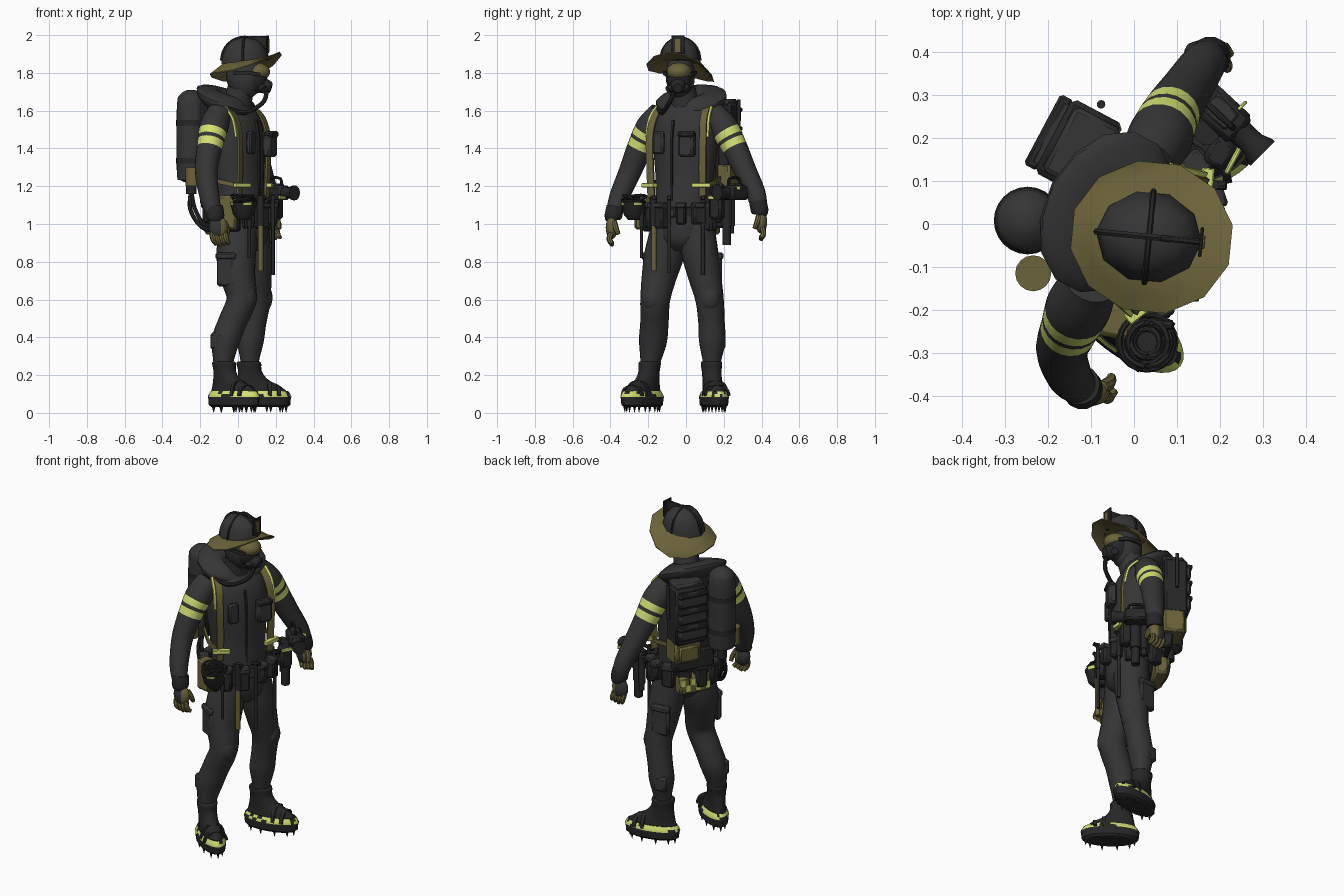
import bpy, bmesh, math, random
from mathutils import Vector, Matrix
random.seed(4)
def material(name, *c):
    m = bpy.data.materials.new(name)
    m.diffuse_color = (*c, 1)
    return m
CLOTH, GEAR = material("charcoal_cloth", .036, .036, .037), material("black_gear", .020, .020, .021)
OLIVE, LIME = material("olive", .15, .125, .042), material("lime_reflective", .66, .74, .17)
YAW, HY, UP = math.radians(-28), -.1, Vector((0, 0, 1))
def frame(x, y, yaw):  # turned frame: forward, left, up -> world
    return lambda f, s, z: Vector((x, y, z)) + Matrix.Rotation(yaw, 3, 'Z') @ Vector((f, s, 0))
T, H = frame(-.01, 0, YAW), frame(.035, -.03, HY)  # torso and head
LEFT = T(0, 1, 0) - T(0, 0, 0)
def finish(name, bm, mats):
    bmesh.ops.recalc_face_normals(bm, faces=bm.faces[:])
    me = bpy.data.meshes.new(name)
    bm.to_mesh(me)
    for m in mats if isinstance(mats, tuple) else (mats,):
        me.materials.append(m)
    bpy.context.collection.objects.link(bpy.data.objects.new(name, me))
def smooth(rows, k):  # Catmull-Rom through rows of numbers
    out = []
    for i in range(len(rows) - 1):
        a, b, c, d = rows[max(i-1, 0)], rows[i], rows[i+1], rows[min(i+2, len(rows)-1)]
        for t in [j / k for j in range(k)]:
            out.append([.5*(2*q + (r-p)*t + (2*p-5*q+4*r-u)*t*t + (3*q-p-3*r+u)*t**3) for p, q, r, u in zip(a, b, c, d)])
    return out + [list(rows[-1])]
def skin(name, loops, mats, rule=None):
    bm = bmesh.new()
    vs, n = [[bm.verts.new(p) for p in l] for l in loops], len(loops[0])
    for i in range(len(vs) - 1):
        for j in range(n):
            f = bm.faces.new((vs[i][j], vs[i][(j+1) % n], vs[i+1][(j+1) % n], vs[i+1][j]))
            f.material_index = rule(i / (len(vs) - 1), j) if rule else 0
    bm.faces.new(vs[0])
    bm.faces.new(vs[-1])
    finish(name, bm, mats)
def loft(name, at, rows, mats, n=24, k=4, rule=None):  # ellipses: (forward, z, half length, half width, tilt)
    turn = [2*math.pi*j/n for j in range(n)]
    skin(name, [[at(f + a*math.cos(t), b*math.sin(t), z + tilt*a*math.cos(t)) for t in turn] for f, z, a, b, tilt in smooth(rows, k)], mats, rule)
def tube(name, rows, mats, n=10, k=6, rule=None):  # round section along (x, y, z, radius)
    rows, loops = smooth(rows, k), []
    P = [Vector(r[:3]) for r in rows]
    ref = Vector((1, 0, 0)) if abs((P[-1] - P[0]).normalized().x) < .8 else UP
    for i, p in enumerate(P):
        d = (P[min(i+1, len(P)-1)] - P[max(i-1, 0)]).normalized()
        u = (ref - d * ref.dot(d)).normalized()
        loops.append([p + rows[i][3] * (u*math.cos(2*math.pi*j/n) + d.cross(u)*math.sin(2*math.pi*j/n)) for j in range(n)])
    skin(name, loops, mats, rule)
def rod(name, a, b, r, mat, n=12):
    tube(name, [(*a, r), (*b, r)], mat, n, 1)
def box(name, c, size, mat, yaw=YAW, bevel=.008):
    bm = bmesh.new()
    bmesh.ops.create_cube(bm, size=1, matrix=Matrix.Diagonal((*size, 1)))
    bmesh.ops.bevel(bm, geom=bm.edges[:], offset=min(bevel, min(size)*.3), segments=1, affect='EDGES')
    bm.transform(Matrix.Translation(c) @ Matrix.Rotation(yaw, 4, 'Z'))
    finish(name, bm, mat)
def ball(name, c, r, mats, yaw=0):  # a second material covers the forward side
    bm = bmesh.new()
    bmesh.ops.create_uvsphere(bm, u_segments=20, v_segments=12, radius=1)
    bm.transform(Matrix.Translation(c) @ Matrix.Rotation(yaw, 4, 'Z') @ Matrix.Diagonal((*r, 1)))
    for f in bm.faces:
        f.material_index = int(isinstance(mats, tuple) and f.calc_center_median().x > c[0] + .01)
    finish(name, bm, mats)
def strap(name, pts, side, mat):  # flat band, side = half its width
    P, loops = [Vector(q) for q in smooth([tuple(p) for p in pts], 4)], []
    for i, p in enumerate(P):
        n = side.cross(P[min(i+1, len(P)-1)] - P[max(i-1, 0)]).normalized() * .006
        loops.append([p - side - n, p + side - n, p + side + n, p - side + n])
    skin(name, loops, mat)
# Jacket, hips, hood collar
loft("jacket", T, [(.03, .96, .115, .145, 0), (.025, 1.08, .125, .155, 0), (.015, 1.25, .125, .162, 0), (.005, 1.42, .135, .18, 0),
     (-.005, 1.55, .122, .175, 0), (-.02, 1.63, .09, .13, 0), (-.01, 1.68, .06, .07, 0)], CLOTH, 28)
loft("hips", frame(.035, -.015, YAW), [(0, .86, .07, .07, 0), (0, .92, .115, .135, 0), (0, 1.04, .125, .155, 0)], CLOTH)
loft("hood_collar", T, [(-.03, 1.58, .10, .15, -.3), (-.055, 1.63, .135, .19, -.4), (-.06, 1.665, .145, .20, -.42),
     (-.055, 1.685, .13, .165, -.42), (-.02, 1.69, .09, .09, -.35), (-.01, 1.67, .065, .065, -.2)], CLOTH, 14, 2)
strap("jacket_zip", [T(.143, -.01, 1.12), T(.142, -.01, 1.3), T(.142, -.01, 1.45), T(.125, -.01, 1.55)], LEFT*.006, GEAR)
# Sleeves with reflective stripes, gloves
for side, s, hx, pts in (
        ("right", -1, .015, [(-.10, -.13, 1.59, .065), (-.128, -.19, 1.51, .076), (-.15, -.242, 1.41, .068), (-.168, -.295, 1.28, .06), (-.15, -.355, 1.14, .052), (-.12, -.385, 1.04, .04)]),
        ("left", 1, -.012, [(.03, .14, 1.59, .065), (.06, .20, 1.51, .076), (.085, .255, 1.41, .068), (.12, .31, 1.29, .06), (.16, .37, 1.16, .052), (.178, .39, 1.07, .04)])):
    tube(side + "_sleeve", pts, (CLOTH, LIME), 20, 12, lambda t, j: int(.24 < t < .305 or .34 < t < .41))
    h = frame(pts[-1][0], pts[-1][1], 0)
    w = pts[-1][2]
    tube(side + "_cuff", [(*h(-.006, -s*.01, w + .05), .047), (*h(0, 0, w), .048), (*h(0, 0, w - .02), .04)], GEAR, 14, 2)
    ball(side + "_glove", h(hx, s*.008, w - .058), (.05, .032, .062), (CLOTH, OLIVE))
    for i, x in enumerate((hx - .033, hx - .01, hx + .013, hx + .036)):
        tube(f"{side}_finger_{i}", [(*h(x, s*.014, w - .088), .015), (*h(x + .008, s*.02, w - .123), .015), (*h(x + .022, s*.004, w - .154 + abs(i-1)*.006), .011)], OLIVE, 8, 3)
    tube(side + "_thumb", [(*h(hx + .03, -s*.005, w - .03), .016), (*h(hx + .048, -s*.015, w - .065), .015), (*h(hx + .052, -s*.028, w - .095), .011)], OLIVE, 8, 3)
# Trousers, knee pads, pockets
for side, s, ang, pts in (
        ("right", -1, -.5, [(.01, -.08, .99, .10), (-.01, -.115, .84, .105), (0, -.143, .72, .092), (.018, -.163, .60, .079), (-.03, -.167, .48, .075), (-.066, -.175, .38, .074), (-.077, -.187, .28, .055), (-.078, -.188, .23, .048)]),
        ("left", 1, .1, [(.06, .05, .99, .10), (.08, .075, .84, .097), (.09, .10, .72, .087), (.098, .125, .60, .075), (.08, .135, .48, .07), (.066, .139, .38, .07), (.062, .137, .28, .05), (.06, .136, .23, .046)])):
    tube(side + "_trouser_leg", pts, CLOTH, 20, 5)
    knee, thigh, calf = (frame(pts[i][0], pts[i][1], ang) for i in (3, 2, 5))
    ball(side + "_knee_pad", knee(.04, 0, .61), (.045, .055, .075), CLOTH, ang)
    box(side + "_thigh_pocket", thigh(-.03, s*.07, .75), (.11, .04, .16), CLOTH, ang, .015)
    box(side + "_thigh_flap", thigh(-.03, s*.075, .83), (.115, .042, .04), CLOTH, ang, .01)
    box(side + "_calf_pocket", calf(-.02, s*.05, .38), (.08, .04, .09), CLOTH, ang, .012)
# Boots with spiked overshoes
for side, at in (("right", frame(-.022, -.232, -.65)), ("left", frame(.122, .148, .2))):
    loft(side + "_boot", at, [(0, .06, .15, .058, 0), (0, .10, .147, .058, 0), (-.015, .14, .122, .053, 0), (-.045, .175, .085, .05, 0),
         (-.06, .22, .064, .052, 0), (-.066, .265, .066, .056, 0), (-.066, .272, .05, .045, 0)], GEAR, 20)
    loft(side + "_sole", at, [(0, .03, .14, .058, 0), (0, .042, .158, .07, 0), (0, .078, .161, .073, 0)], GEAR, 20, 1)
    loft(side + "_overshoe", at, [(0, .07, .16, .072, 0), (0, .085, .164, .074, 0), (0, .10, .158, .068, 0), (0, .115, .147, .06, 0)],
         (GEAR, LIME), 32, 1, lambda t, j: int(t > .2 and random.random() < .75))
    for i in range(10):
        p = at(.135*math.cos(i*math.pi/5), .055*math.sin(i*math.pi/5), 0)
        tube(f"{side}_spike_{i}", [(p.x, p.y, .045, .012), (p.x, p.y, .002, .001)], GEAR, 6, 1)
    for f, h in ((.085, .142), (.035, .165)):
        strap(side + "_overshoe_strap", [at(f, -.066, .09), at(f, -.05, h-.015), at(f, 0, h), at(f, .05, h-.015), at(f, .066, .09)], (at(1, 0, 0) - at(0, 0, 0))*.01, GEAR)
# Head and breathing mask
tube("neck", [(-.01, 0, 1.60, .075), (.015, -.02, 1.72, .07)], CLOTH, 16, 2)
ball("balaclava", H(0, 0, 1.785), (.098, .078, .125), CLOTH, HY)
ball("mask_frame", H(.055, 0, 1.775), (.066, .066, .085), GEAR, HY)
ball("visor", H(.062, 0, 1.805), (.074, .066, .05), OLIVE, HY)
tube("mask_breather", [(*H(.09, 0, 1.735), .042), (*H(.125, 0, 1.725), .036), (*H(.142, 0, 1.72), .025)], GEAR, 14, 2)
for s in (-1, 1):
    rod("mask_filter", H(.09, s*.03, 1.725), H(.11, s*.055, 1.71), .02, GEAR)
    strap("mask_strap", [H(.09, s*.062, 1.79), H(.03, s*.084, 1.80), H(-.05, s*.075, 1.80)], UP*.01, GEAR)
tube("breathing_hose", [(*H(.12, -.02, 1.70), .012), (*H(.10, -.05, 1.64), .012), (*T(.10, -.09, 1.59), .012), (*T(.03, -.15, 1.61), .012)], GEAR, 8)
# Helmet: wide brim, dome, ridges
def brim(rx, ry, lift, drop):
    ts = [2*math.pi*(j + .5)/12 for j in range(12)]
    edge = [1.80 + .06*math.cos(t) + .05*math.cos(t)**2 - .03*math.sin(t) for t in ts]
    return [H(.006 + rx*math.cos(t), ry*math.sin(t), z + (1.868 + .012*math.cos(t) - z)*lift - drop) for t, z in zip(ts, edge)]
skin("helmet_brim", [brim(.115, .10, 1, .008), brim(.155, .145, .45, .008), brim(.192, .18, 0, .006), brim(.192, .18, 0, 0), brim(.155, .145, .45, 0), brim(.115, .10, 1, 0)], OLIVE)
loft("helmet_dome", H, [(0, 1.86, .124, .108, .1), (0, 1.90, .119, .102, .08), (0, 1.945, .098, .085, .05), (0, 1.975, .06, .052, .02), (0, 1.987, .012, .012, 0)], CLOTH, 10, 2)
arc = [(math.cos(math.pi*i/8), math.sin(math.pi*i/8)) for i in range(9)]
tube("helmet_ridge_long", [(*H(.123*c, 0, 1.865 + .124*h), .008) for c, h in arc], GEAR, 6, 2)
tube("helmet_ridge_cross", [(*H(0, .107*c, 1.865 + .122*h), .007) for c, h in arc], GEAR, 6, 2)
# Air tank, valve, hoses
A = frame(-.248, .008, 0)
loft("air_tank", A, [(0, 1.22, .03, .03, 0), (0, 1.235, .06, .06, 0), (0, 1.27, .076, .076, 0), (0, 1.62, .076, .076, 0), (0, 1.685, .058, .058, 0), (0, 1.71, .02, .02, 0)], CLOTH, 24, 3)
for z, h, r in ((1.16, .07, .028), (1.32, .03, .079), (1.52, .03, .079)):
    rod("tank_valve" if r < .05 else "tank_band", A(0, 0, z), A(0, 0, z + h), r, GEAR, 24)
for d in (0, .025):
    tube("tank_hose", [(-.248, .008, 1.18, .011), (-.253 + d, -.022, 1.08, .011), (-.20 + d, -.06, .99, .011), (-.13, -.10, .97 + d, .011), (-.07, -.14, 1.03, .011)], GEAR, 8)
# Plain boxed gear: backpack, chest, belt, camera, helmet shield
for name, c, size, mat, yaw in (
        ("pack_frame", T(-.135, 0, 1.42), (.05, .26, .46), GEAR, YAW), ("pack_body", T(-.19, .10, 1.47), (.13, .195, .34), GEAR, YAW),
        ("pack_lid", T(-.18, .10, 1.645), (.12, .17, .035), CLOTH, YAW), ("olive_bag", T(-.18, .115, 1.25), (.12, .165, .14), OLIVE, YAW),
        ("olive_bag_pocket", T(-.24, .115, 1.24), (.03, .12, .09), OLIVE, YAW), ("lower_pack", T(-.14, .04, 1.16), (.08, .24, .12), GEAR, YAW),
        ("rump_pouch", T(-.125, .03, 1.0), (.07, .19, .11), OLIVE, YAW), ("olive_hip_bag", (-.05, -.225, 1.06), (.10, .08, .18), OLIVE, -.2),
        ("chest_pouch", T(.155, .09, 1.42), (.05, .09, .13), CLOTH, YAW), ("chest_flap", T(.163, .09, 1.475), (.05, .095, .035), GEAR, YAW),
        ("chest_pocket", T(.137, -.09, 1.43), (.03, .06, .12), CLOTH, YAW), ("belt_buckle", T(.175, 0, 1.06), (.02, .06, .05), CLOTH, YAW),
        ("camera_body", (.203, .26, 1.165), (.13, .085, .075), GEAR, -.75), ("camera_ribs", (.203, .26, 1.207), (.07, .05, .016), CLOTH, -.75),
        ("camera_pouch", (.20, .165, 1.09), (.06, .07, .13), GEAR, YAW), ("camera_pouch_trim", (.232, .15, 1.14), (.012, .074, .02), LIME, YAW),
        ("camera_stripe", (.245, .268, 1.19), (.05, .008, .02), LIME, -.75 + math.pi/2), ("shield_crest", H(.075, 0, 1.965), (.10, .014, .06), GEAR, HY),
        ("helmet_shield", H(.122, 0, 1.95), (.008, .07, .095), GEAR, HY), ("shield_plate", H(.128, 0, 1.945), (.006, .032, .07), OLIVE, HY)):
    box(name, c, size, mat, yaw, .012)
for i, z in enumerate((1.375, 1.475, 1.575)):
    box(f"pack_pouch_{i}", T(-.255, .10, z), (.045, .175, .085), CLOTH, YAW, .012)
    box(f"pack_flap_{i}", T(-.267, .10, z + .03), (.035, .185, .022), GEAR)
for i in range(6):
    box("rump_reflective_patch", T(-.161, -.045 + .031*i, .985 + .035*(i % 2)), (.006, .032, .04), LIME, YAW, .001)
rod("antenna", T(-.19, .215, 1.45), T(-.19, .215, 1.66), .01, GEAR)
rod("olive_roll", (-.235, -.115, 1.20), (-.235, -.115, 1.30), .042, OLIVE, 16)
# Harness straps
for s in (-1, 1):
    strap("shoulder_strap", [T(-.15, s*.11, 1.50), T(-.09, s*.12, 1.615), T(0, s*.135, 1.63), T(.08, s*.15, 1.56), T(.108, s*.16, 1.45),
          T(.108, s*.157, 1.30), T(.10, s*.155, 1.14)], LEFT*.02, OLIVE)
    strap("strap_trim", [T(.02, s*.165, 1.62), T(.075, s*.178, 1.56), T(.10, s*.185, 1.46)], LEFT*.006, LIME)
    strap("side_strap", [T(.10, s*.155, 1.2), T(.02, s*.178, 1.22), T(-.12, s*.14, 1.24)], UP*.012, OLIVE)
    box("waist_reflector", T(.12, s*.155, 1.205), (.03, .10, .024), LIME, YAW + s*.4, .003)
# Belt and belt pouches
loft("belt", T, [(.025, 1.035, .135, .165, 0), (.025, 1.04, .142, .172, 0), (.025, 1.085, .142, .172, 0), (.025, 1.09, .135, .165, 0)], GEAR, 28, 1)
for i in range(13):
    t, w, h = math.radians(20 + i*27), random.uniform(.05, .075), random.uniform(.09, .15)
    box(f"belt_pouch_{i}", T(.025 + .165*math.cos(t), .195*math.sin(t), 1.085 - h*.35), (.055, w, h), GEAR, YAW + t, .01)
    box(f"pouch_flap_{i}", T(.025 + .17*math.cos(t), .20*math.sin(t), 1.10), (.06, w*1.05, .03), CLOTH, YAW + t, .006)
# Hanging tools
for i, (x, y, z, r, m) in enumerate(((.12, -.17, .75, .014, OLIVE), (.06, -.235, .82, .009, GEAR), (.185, -.09, .74, .009, GEAR),
                                     (.185, .09, .73, .010, GEAR), (.17, .215, .89, .024, GEAR), (.13, .24, .95, .015, GEAR))):
    rod(f"tool_shaft_{i}", (x, y, z), (x, y, 1.02), r, m, 10)
    rod(f"tool_grip_{i}", (x, y, .99), (x, y, 1.15), r*1.3, GEAR, 10)
    rod(f"tool_head_{i}", (x - .03, y, 1.13), (x + .03, y, 1.14), .011, GEAR, 8)
# Rope bag on the right hip
loft("rope_bag", frame(.03, -.275, 0), [(0, 1.02, .03, .03, 0), (0, 1.05, .055, .055, 0), (0, 1.10, .068, .066, 0), (0, 1.115, .074, .072, 0)],
     (GEAR, LIME), 20, 1, lambda t, j: int(t > .6 and j % 5 < 2))
for i, r in enumerate((.03, .037, .044, .05, .057, .064)):
    tube(f"rope_coil_{i}", [(.03 + r*math.cos(q*math.pi/5), -.275 + r*math.sin(q*math.pi/5), 1.135 + .3*r*math.cos(q*math.pi/5 + 2*i), .007) for q in range(11)], GEAR, 6, 3)
# Camera lens and handle
tube("camera_lens", [(.22, .24, 1.165, .034), (.26, .203, 1.165, .03), (.277, .187, 1.165, .03), (.294, .17, 1.165, .04), (.30, .164, 1.165, .04)], GEAR, 16, 1)
tube("camera_handle", [(.165, .285, 1.2, .008), (.17, .28, 1.24, .008), (.225, .23, 1.24, .008), (.23, .225, 1.19, .008)], GEAR, 8, 3)
for o in bpy.context.scene.objects:
    o.select_set(True)
    bpy.context.view_layer.objects.active = o
bpy.ops.object.shade_smooth_by_angle(angle=math.radians(38))
